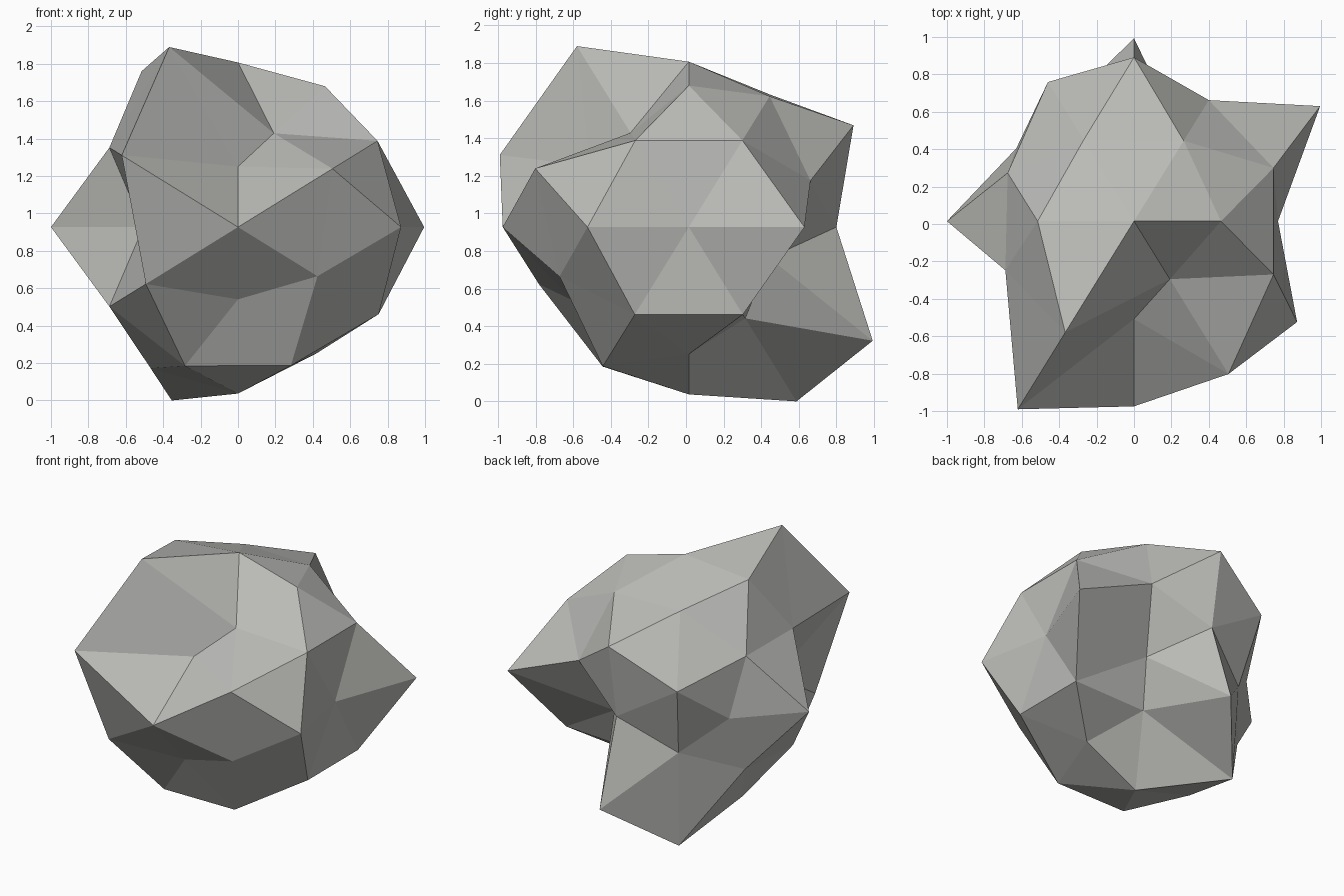
import bpy
import bmesh
from mathutils import Vector

cube = bpy.data.objects.get("Cube")
if cube:
    bpy.data.objects.remove(cube)

# Warm grey stone
stone = bpy.data.materials.new("stone_grey")
stone.use_nodes = True
colour = (0.50, 0.50, 0.48, 1)
stone.diffuse_color = colour
bsdf = next(n for n in stone.node_tree.nodes if n.type == "BSDF_PRINCIPLED")
bsdf.inputs["Base Color"].default_value = colour
bsdf.inputs["Roughness"].default_value = 0.9


def mirrored(base):
    """Every sign combination of a direction, positive signs first."""
    def signs(v):
        return (1, -1) if v else (1,)
    return [Vector((base[0] * i, base[1] * j, base[2] * k))
            for i in signs(base[0]) for j in signs(base[1]) for k in signs(base[2])]


# Directions of a subdivided icosahedron, each family with its bump heights
g = (1 + 5 ** 0.5) / 2
bumps = [
    # corners
    ((g, 1, 0), (1.17, 1.025, .74, .595)),
    ((0, g, 1), (1.03, 1.15, .615, .735)),
    ((1, 0, g), (.885, .795, .98, .888)),
    # edge midpoints on the axes
    ((1, 0, 0), (.77, 1)),
    ((0, 1, 0), (.785, .99)),
    ((0, 0, 1), (.88, .89)),
    # remaining edge midpoints
    ((g, 1 / g, 1), (.922, .93, .922, .93, .835, .82, .85, .85)),
    ((1, g, 1 / g), (.8, .53, 1.01, .85, .92, .752, 1.243, .985)),
    ((1 / g, 1, g), (.86, .6, .62, .915, .87, 1.146, 1.19, .917)),
]

# Wrap the unit sphere in triangles, then push each corner in or out
bm = bmesh.new()
heights = {}
for base, radii in bumps:
    for direction, radius in zip(mirrored(base), radii):
        heights[bm.verts.new(direction.normalized())] = radius
bmesh.ops.convex_hull(bm, input=bm.verts[:])
bmesh.ops.recalc_face_normals(bm, faces=bm.faces[:])
centre = Vector((0, .015, .927))
for vert, radius in heights.items():
    vert.co = vert.co * radius + centre

mesh = bpy.data.meshes.new("rock")
bm.to_mesh(mesh)
bm.free()
mesh.materials.append(stone)
rock = bpy.data.objects.new("rock", mesh)
bpy.context.collection.objects.link(rock)
